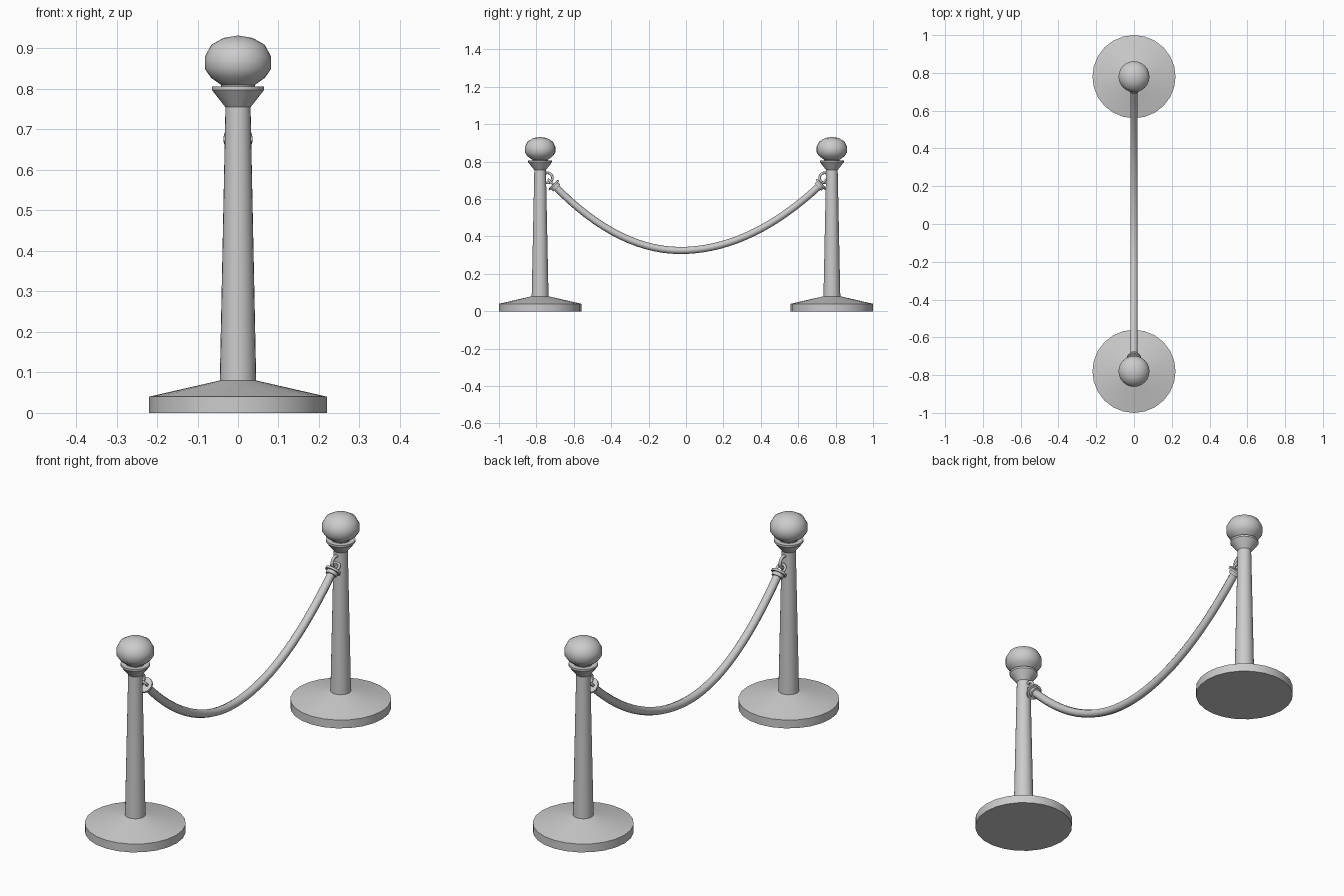
import bpy, math
from mathutils import Vector, Matrix

if "Cube" in bpy.data.objects:
    bpy.data.objects.remove(bpy.data.objects["Cube"])

POST_Y = 0.78


def finish(obj, angle=35):
    bpy.ops.object.select_all(action='DESELECT')
    obj.select_set(True)
    bpy.context.view_layer.objects.active = obj
    bpy.ops.object.shade_smooth_by_angle(angle=math.radians(angle))
    return obj


def lathe(name, profile, sides, matrix):
    """Revolve (radius, height) pairs around local z; zero radius makes a pole."""
    verts, faces, rings = [], [], []
    for r, z in profile:
        n = 1 if r == 0 else sides
        rings.append([len(verts) + i for i in range(n)])
        verts += [(r * math.cos(2 * math.pi * i / sides),
                   r * math.sin(2 * math.pi * i / sides), z) for i in range(n)]
    for a, b in zip(rings, rings[1:]):
        for i in range(sides):
            quad = [a[i % len(a)], a[(i + 1) % len(a)],
                    b[(i + 1) % len(b)], b[i % len(b)]]
            faces.append(list(dict.fromkeys(quad)))
    mesh = bpy.data.meshes.new(name)
    mesh.from_pydata(verts, [], faces)
    obj = bpy.data.objects.new(name, mesh)
    bpy.context.collection.objects.link(obj)
    obj.matrix_world = matrix
    return finish(obj)


def ring(name, radius, thickness, matrix):
    bpy.ops.mesh.primitive_torus_add(major_radius=radius, minor_radius=thickness,
                                     major_segments=20, minor_segments=8)
    obj = bpy.context.object
    obj.name = name
    obj.matrix_world = matrix
    return finish(obj, 60)


def frame(origin, x, y, z):
    """Matrix placing local axes along the given directions."""
    m = Matrix((x, y, z)).transposed().to_4x4()
    m.translation = origin
    return m


STAND = [(0, 0), (0.22, 0), (0.22, 0.04), (0.045, 0.08), (0.031, 0.755),
         (0.064, 0.797), (0.064, 0.806), (0.038, 0.806), (0, 0.806)]
KNOB = [(0, 0.795), (0.04, 0.797), (0.042, 0.81), (0.067, 0.828), (0.082, 0.85),
        (0.082, 0.88), (0.066, 0.909), (0.036, 0.926), (0, 0.932)]
COLLAR = [(0, -0.012), (0.026, -0.012), (0.026, 0.004), (0.036, 0.004),
          (0.036, 0.014), (0.02, 0.016), (0, 0.016)]

# Rope path: two parabola halves meeting at the lowest point
left, low, right = (-0.70, 0.668), (-0.03, 0.325), (0.715, 0.672)
path = []
for i in range(33):
    y = left[0] + (right[0] - left[0]) * i / 32
    end = left if y < low[0] else right
    t = (y - low[0]) / (end[0] - low[0])
    path.append(Vector((0, y, low[1] + (end[1] - low[1]) * t * t)))

curve = bpy.data.curves.new("rope", 'CURVE')
curve.dimensions = '3D'
curve.bevel_depth = 0.019
curve.bevel_resolution = 2
curve.use_fill_caps = True
spline = curve.splines.new('POLY')
spline.points.add(len(path) - 1)
for point, co in zip(spline.points, path):
    point.co = (*co, 1)
    point.radius = 1
spline.use_smooth = True
rope = bpy.data.objects.new("rope", curve)
bpy.context.collection.objects.link(rope)

X = Vector((1, 0, 0))
for side, label, tip, inner in ((-1, "front", path[0], path[1]),
                                (1, "back", path[-1], path[-2])):
    # Stanchion with base, pole and flared cup, then the knob on top
    place = Matrix.Translation((0, side * POST_Y, 0))
    lathe(label + "_post", STAND, 24, place)
    lathe(label + "_knob", KNOB, 24, place)

    # Eye fixed to the pole, standing in the yz plane
    ring(label + "_post_eye", 0.027, 0.007,
         frame(Vector((0, side * (POST_Y - 0.039), 0.713)),
               Vector((0, 1, 0)), Vector((0, 0, 1)), X))

    # Flanged collar and link at the rope end, along the rope direction
    out = (tip - inner).normalized()
    lathe(label + "_rope_collar", COLLAR, 16, frame(tip, X, out.cross(X), out)
          @ Matrix.Rotation(math.pi / 2, 4, 'Z'))
    ring(label + "_rope_link", 0.02, 0.006,
         frame(tip + out * 0.03, X, out, X.cross(out)))
